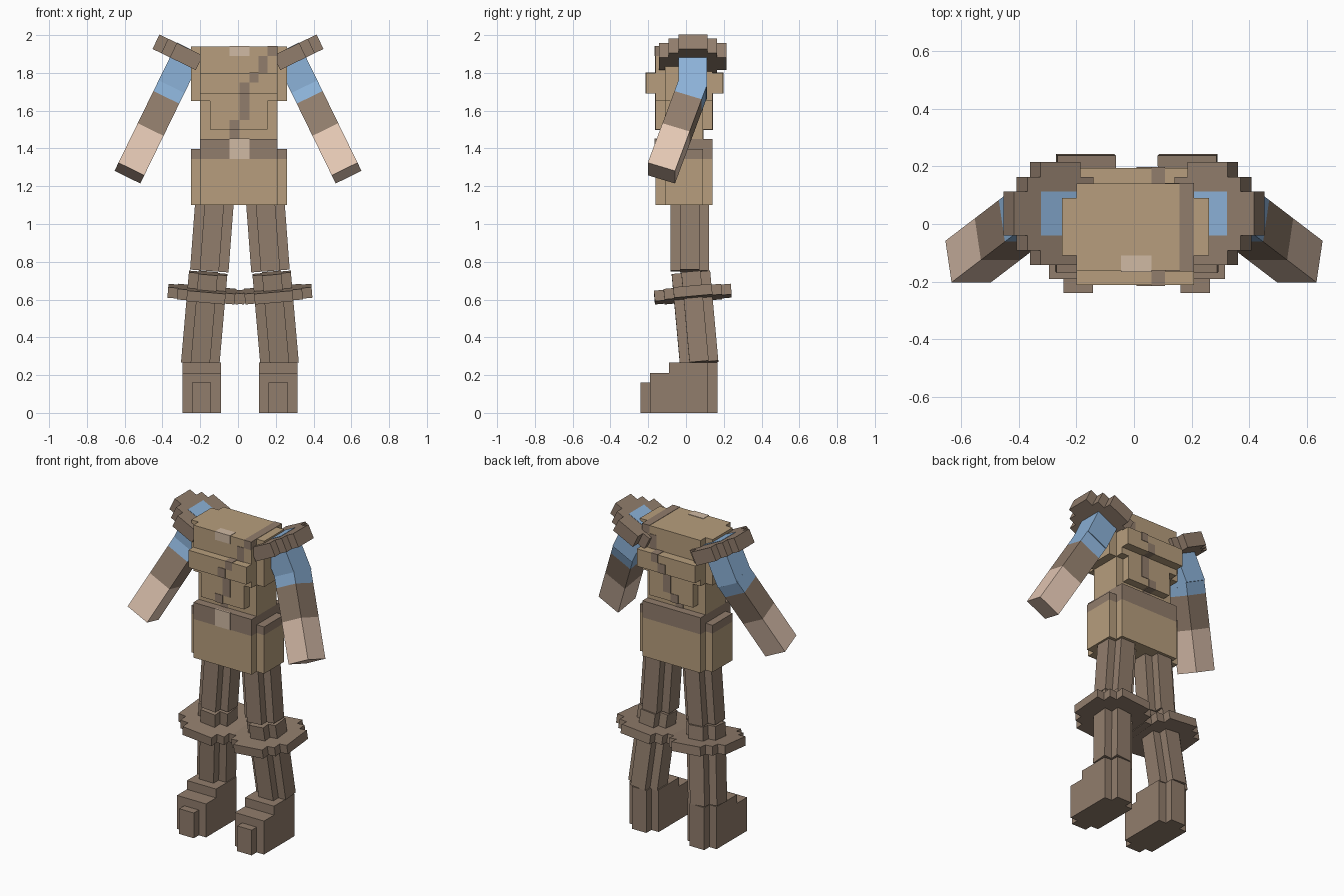
import bpy, bmesh
from math import radians
from mathutils import Matrix, Vector

cube = bpy.data.objects.get("Cube")
if cube:
    bpy.data.objects.remove(cube, do_unlink=True)


def material(name, *rgb):
    """Flat colour given as 0-255 display values."""
    lin = [((c / 255 + 0.055) / 1.055) ** 2.4 for c in rgb] + [1.0]
    m = bpy.data.materials.new(name)
    m.use_nodes = True
    m.diffuse_color = lin
    m.node_tree.nodes["Principled BSDF"].inputs["Base Color"].default_value = lin
    return m


TAN = material("tan_cloth", 183, 158, 125)
BROWN = material("brown_leather", 145, 125, 108)
SKIN = material("skin", 228, 200, 180)
BLUE = material("blue_sleeve", 140, 178, 216)
CLASP = material("pale_metal", 208, 186, 164)

V = 0.051  # size of one block


def boxes(name, mat, parts, frame=Matrix()):
    """One object made of boxes given as (x0, x1, y0, y1, z0, z1)."""
    bm = bmesh.new()
    for x0, x1, y0, y1, z0, z1 in parts:
        place = Matrix.Translation(((x0 + x1) / 2, (y0 + y1) / 2, (z0 + z1) / 2))
        size = Matrix.Diagonal((x1 - x0, y1 - y0, z1 - z0, 1))
        bmesh.ops.create_cube(bm, size=1, matrix=frame @ place @ size)
    mesh = bpy.data.meshes.new(name)
    bm.to_mesh(mesh)
    bm.free()
    mesh.materials.append(mat)
    obj = bpy.data.objects.new(name, mesh)
    bpy.context.collection.objects.link(obj)
    return obj


def disc(name, mat, rows, z0, z1, frame):
    """Stepped disc: each row is a block count across y."""
    half = len(rows) / 2
    boxes(name, mat, [((i - half) * V, (i + 1 - half) * V, -n * V / 2, n * V / 2, z0, z1)
                      for i, n in enumerate(rows)], frame)


def joint(loc, tilt, bend=0):
    """Limb frame: sideways tilt, then a bend forward or back."""
    return (Matrix.Translation(Vector(loc)) @ Matrix.Rotation(radians(tilt), 4, 'Y')
            @ Matrix.Rotation(radians(bend), 4, 'X'))


def cross(z0, z1):
    """Plus-shaped column of four by four blocks."""
    return [(-2 * V, 2 * V, -V, V, z0, z1), (-V, V, -2 * V, 2 * V, z0, z1)]


# Torso: side blocks, centre blocks and the chest band
OUT, MID, INN = (-0.25, 0.26), (-0.20, 0.208), (-0.147, 0.157)
THIN, DEEP, BAND = (-0.11, 0.09), (-0.162, 0.14), (-0.212, 0.195)
boxes("chest", TAN, [(*OUT, *THIN, 1.65, 1.94), (*MID, *DEEP, 1.65, 1.94)])
boxes("chest_band", TAN, [(*MID, *BAND, 1.69, 1.80)])
boxes("waist", TAN, [(*MID, *THIN, 1.45, 1.65), (*INN, *DEEP, 1.50, 1.65)])
boxes("skirt", TAN, [(*OUT, *THIN, 1.10, 1.345), (*MID, *DEEP, 1.10, 1.345)])
boxes("belt", BROWN, [(*OUT, *THIN, 1.345, 1.397), (*MID, *DEEP, 1.345, 1.45)])


def around(span, depth, z0, z1):
    """Thin wrap showing on the front and back of a torso layer."""
    return (*span, depth[0] - 0.003, depth[1] + 0.003, z0, z1)


# Diagonal strap, stepping sideways as it descends
A, B, C, D, E = (0.157, 0.208), (0.108, 0.157), (0.06, 0.108), (0.008, 0.06), (-0.045, 0.008)
boxes("strap", BROWN, [
    around(A, DEEP, 1.89, 1.942), around(B, DEEP, 1.80, 1.89),
    around(C, BAND, 1.75, 1.803), around(D, BAND, 1.69, 1.75),
    around(D, DEEP, 1.55, 1.69), around(E, DEEP, 1.497, 1.55),
    around(E, THIN, 1.45, 1.50)])

# Pale clasp at the collar and buckle on the belt
for name, z0, z1 in (("collar_clasp", 1.89, 1.943), ("belt_buckle", 1.345, 1.453)):
    boxes(name, CLASP, [(-0.045, 0.06, -0.166, -0.157, z0, z1)])
boxes("collar_clasp_top", CLASP, [(-0.045, 0.06, -0.166, -0.11, 1.936, 1.943)])

for side, s in (("left", 1), ("right", -1)):
    # Arm: sleeve through a stepped shoulder guard, bent forearm, hand
    shoulder = joint((s * 0.255, 0.036, 1.925), -26 * s)
    w = 0.076
    boxes(side + "_upper_sleeve", BLUE, [(-w, w, -w, w, -0.26, 0.002)], shoulder)
    disc(side + "_shoulder_guard", BROWN, (3, 5, 7, 7, 7, 5, 3), -0.085, 0, shoulder)
    elbow = joint((s * 0.365, 0.03, 1.70), -26 * s, -18.5)
    for part, mat, z0, z1 in (("elbow_sleeve", BLUE, -0.06, 0.02),
                              ("forearm", BROWN, -0.26, -0.06),
                              ("hand", SKIN, -0.505, -0.26)):
        boxes(f"{side}_{part}", mat, [(-w, w, -w, w, z0, z1)], elbow)

    # Leg: plus-shaped thigh and shin with a stepped knee ring
    hip = joint((0.01 + s * 0.132, 0.02, 1.15), -4.3 * s)
    boxes(side + "_thigh", BROWN, cross(-0.40, 0), hip)
    knee = joint((0.01 + s * 0.168, 0.026, 0.74), -5 * s, 5.2)
    boxes(side + "_shin", BROWN, cross(-0.48, 0), knee)
    ring = knee @ Matrix.Translation((0, 0, -0.112))
    disc(side + "_knee_ring", BROWN, (4, 6, 8, 8, 8, 8, 6, 4), -0.028, 0.028, ring)

    # Boot: stepped instep, toe block and heel block
    foot = Matrix.Translation((0.01 + s * 0.203, 0, 0))
    boxes(side + "_boot", BROWN, [
        (-2 * V, 2 * V, -0.19, 0.115, 0, 0.212),
        (-2 * V, 2 * V, -0.09, 0.115, 0.212, 0.268),
        (-V, V, -0.24, -0.19, 0, 0.16),
        (-V, V, 0.115, 0.166, 0, 0.268)], foot)
